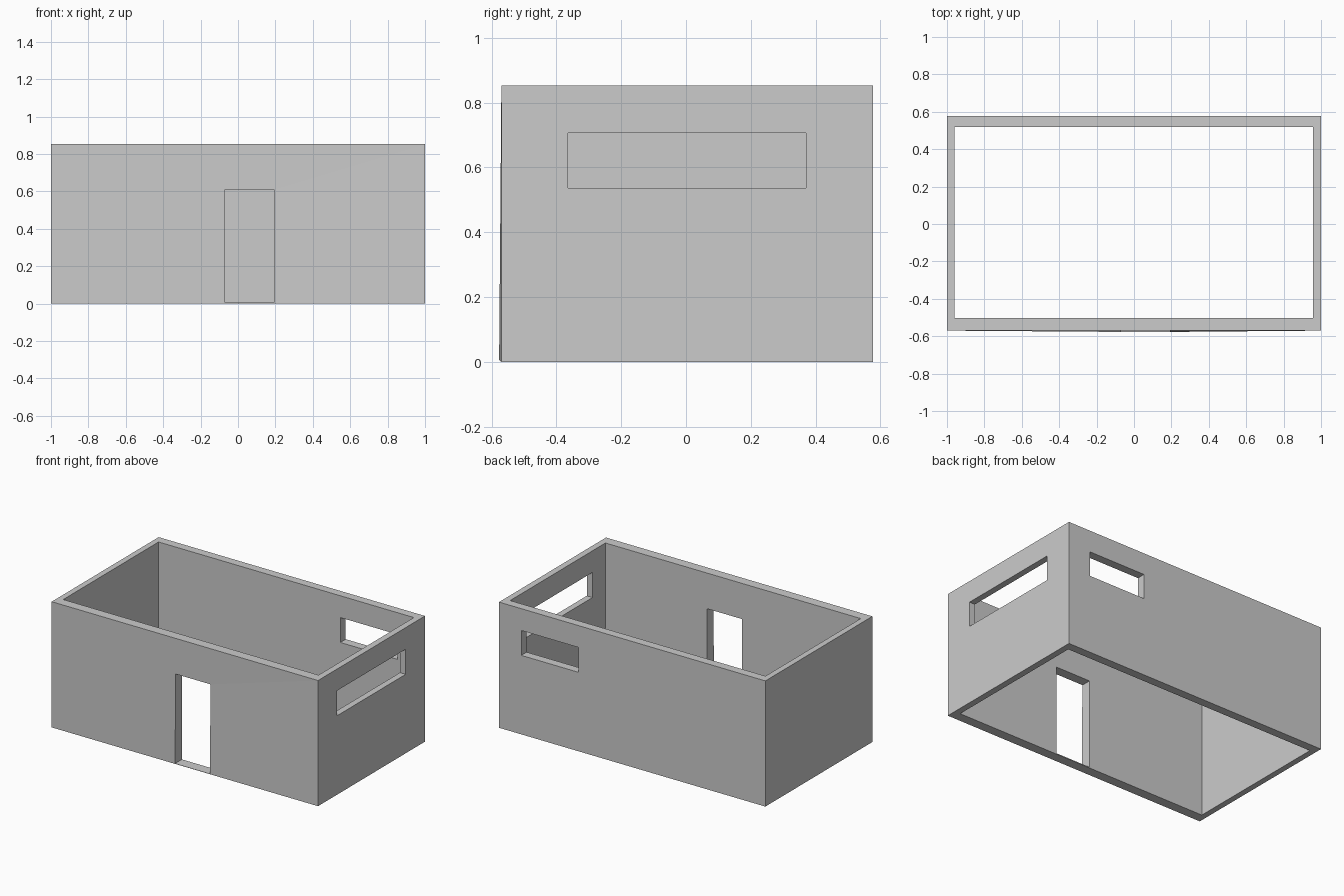
import bpy, bmesh

if "Cube" in bpy.data.objects:
    bpy.data.objects.remove(bpy.data.objects["Cube"])


def box(name, lo, hi):
    """Axis-aligned box between two corners."""
    bm = bmesh.new()
    bmesh.ops.create_cube(bm, size=1)
    for v in bm.verts:
        v.co = [lo[i] if v.co[i] < 0 else hi[i] for i in range(3)]
    me = bpy.data.meshes.new(name)
    bm.to_mesh(me)
    bm.free()
    ob = bpy.data.objects.new(name, me)
    bpy.context.collection.objects.link(ob)
    return ob


# Outer block of the open-topped room
walls = box("walls", (-1, -0.57, 0), (1, 0.577, 0.853))

# Room interior, doorway and the two high windows
cutters = [
    box("room_cutter", (-0.96, -0.503, -0.2), (0.957, 0.519, 1.1)),
    box("door_cutter", (-0.069, -0.7, 0.006), (0.193, -0.4, 0.611)),
    box("back_window_cutter", (0.405, 0.4, 0.536), (0.833, 0.7, 0.705)),
    box("right_window_cutter", (0.85, -0.364, 0.536), (1.1, 0.37, 0.706)),
]
for c in cutters:
    m = walls.modifiers.new(c.name, 'BOOLEAN')
    m.operation = 'DIFFERENCE'
    m.solver = 'EXACT'
    m.object = c

# Bake the cuts, then remove the cutters
bpy.context.view_layer.update()
dg = bpy.context.evaluated_depsgraph_get()
baked = bpy.data.meshes.new_from_object(walls.evaluated_get(dg))
walls.modifiers.clear()
walls.data = baked
for c in cutters:
    bpy.data.objects.remove(c)

# Doorway foot leans slightly forward of the wall
for v in baked.vertices:
    if v.co.y < -0.56 and -0.1 < v.co.x < 0.22 and v.co.z < 0.1:
        v.co.y = -0.577
